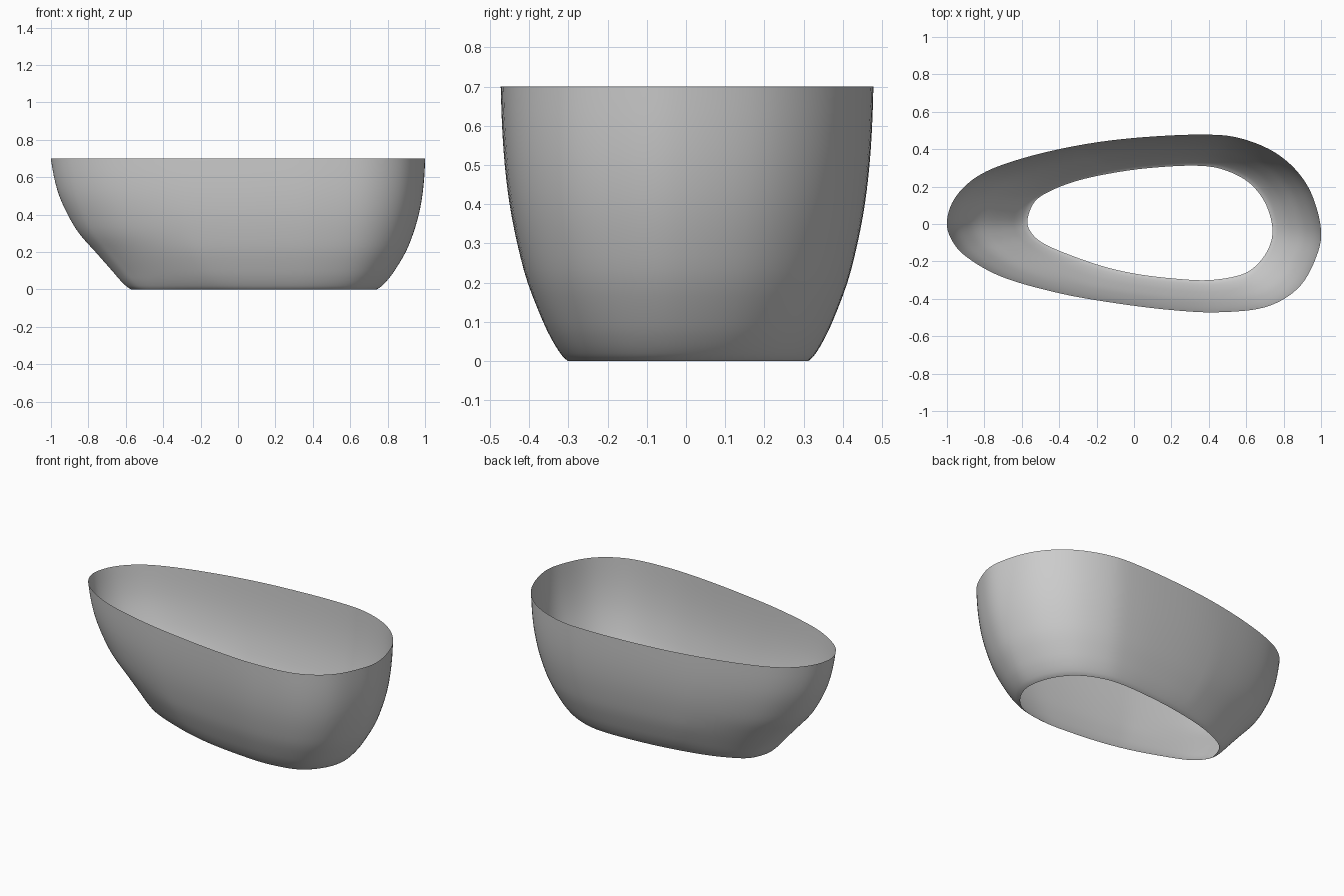
import bpy

if "Cube" in bpy.data.objects:
    bpy.data.objects.remove(bpy.data.objects["Cube"])

# Paired outline points: rim x, y and matching base opening x, y
OUTLINE = [
    (-1, .02, -.57, .02), (-.95, .15, -.53, .12), (-.82, .265, -.44, .18),
    (-.6, .35, -.29, .235), (-.3, .42, -.1, .275), (0, .46, .09, .30),
    (.35, .478, .32, .312), (.57, .458, .47, .293), (.78, .365, .61, .225),
    (.93, .2, .70, .115), (1, -.03, .74, -.02), (.965, -.2, .72, -.13),
    (.87, -.35, .65, -.225), (.7, -.445, .56, -.275), (.45, -.472, .4, -.3),
    (.2, -.46, .23, -.293), (-.1, -.423, .02, -.268), (-.4, -.37, -.17, -.225),
    (-.7, -.285, -.37, -.155), (-.89, -.18, -.49, -.1), (-.975, -.085, -.55, -.045),
]
# Wall profile: height, spread towards the rim at the round sides, at the sloped end
PROFILE = [(0, 0, 0), (.007, .05, .03), (.02, .115, .07), (.05, .225, .14), (.1, .37, .24),
           (.2, .60, .445), (.3, .755, .65), (.4, .868, .79), (.5, .94, .895),
           (.6, .98, .96), (.7, 1, 1)]


def spline(pts, steps, closed):
    """Smooth Catmull-Rom curve through points of any dimension."""
    n, out = len(pts), []
    pick = (lambda i: pts[i % n]) if closed else (lambda i: pts[max(0, min(n - 1, i))])
    for i in range(n if closed else n - 1):
        a, b, c, d = (pick(i + k) for k in (-1, 0, 1, 2))
        for s in range(steps):
            t = s / steps
            out.append(tuple(.5 * (2 * q + (r - p) * t + (2 * p - 5 * q + 4 * r - u) * t * t
                                   + (3 * q - p - 3 * r + u) * t ** 3)
                             for p, q, r, u in zip(a, b, c, d)))
    return out if closed else out + [pts[-1]]


# Bathtub wall: open shell lofted from the base opening up to the rim
ring = spline(OUTLINE, 6, True)
levels = spline(PROFILE, 3, False)
verts = []
for z, side, end in levels:
    for tx, ty, bx, by in ring:
        w = max(0, min(1, (-tx - .3) / .6))
        f = side * (1 - w) + end * w
        verts.append((bx + (tx - bx) * f, by + (ty - by) * f, z))
n = len(ring)
# Outline runs clockwise, so faces are wound to point outward
faces = [(j * n + i, (j + 1) * n + i, (j + 1) * n + (i + 1) % n, j * n + (i + 1) % n)
         for j in range(len(levels) - 1) for i in range(n)]
mesh = bpy.data.meshes.new("bathtub_shell")
mesh.from_pydata(verts, [], faces)
tub = bpy.data.objects.new("bathtub_shell", mesh)
bpy.context.collection.objects.link(tub)
for p in mesh.polygons:
    p.use_smooth = True
